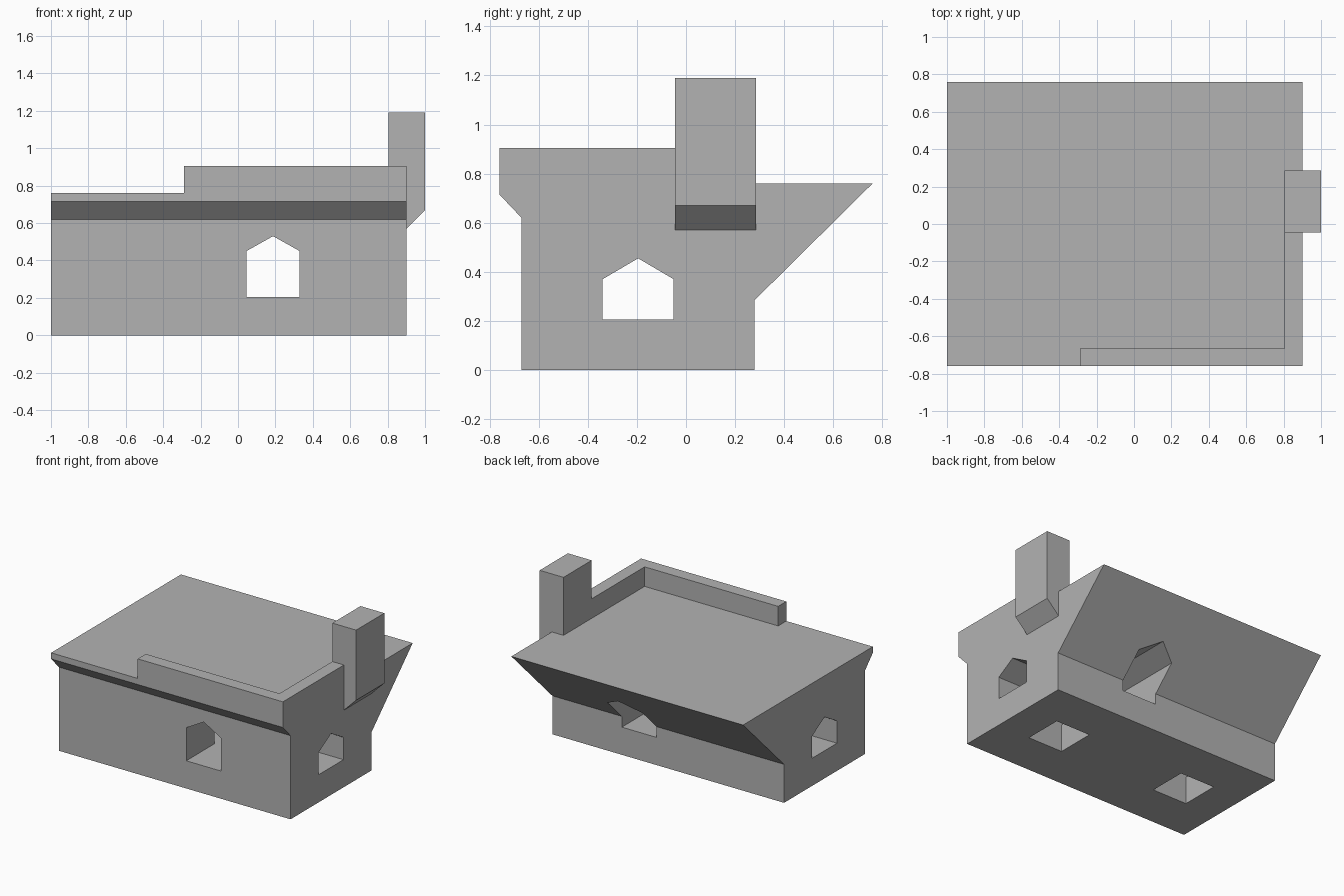
import bpy
import bmesh
from mathutils import Vector

default = bpy.data.objects.get("Cube")
if default:
    bpy.data.objects.remove(default, do_unlink=True)

grey = bpy.data.materials.new("plain grey")
grey.use_nodes = True
grey.diffuse_color = (0.45, 0.45, 0.45, 1)
grey.node_tree.nodes["Principled BSDF"].inputs["Base Color"].default_value = (0.45, 0.45, 0.45, 1)


def prism(name, profile, axis, start, end):
    """Extrude a 2D profile along an axis; profile uses the other two axes in order."""
    bm = bmesh.new()

    def place(p):
        co = list(p)
        co.insert(axis, start)
        return bm.verts.new(co)

    face = bm.faces.new([place(p) for p in profile])
    move = Vector((0, 0, 0))
    move[axis] = end - start
    top = bmesh.ops.extrude_face_region(bm, geom=[face])["geom"]
    bmesh.ops.translate(bm, vec=move, verts=[g for g in top if isinstance(g, bmesh.types.BMVert)])
    bmesh.ops.recalc_face_normals(bm, faces=bm.faces[:])
    mesh = bpy.data.meshes.new(name)
    bm.to_mesh(mesh)
    bm.free()
    mesh.materials.append(grey)
    obj = bpy.data.objects.new(name, mesh)
    bpy.context.collection.objects.link(obj)
    return obj


def arch(left, right, sill, shoulder, peak):
    return [(left, sill), (right, sill), (right, shoulder), ((left + right) / 2, peak), (left, shoulder)]


def carve(target, cutter):
    mod = target.modifiers.new(cutter.name, "BOOLEAN")
    mod.operation = "DIFFERENCE"
    mod.solver = "EXACT"
    mod.object = cutter
    cutter.hide_render = True
    bpy.context.view_layer.objects.active = target
    bpy.ops.object.modifier_apply(modifier=mod.name)
    bpy.data.objects.remove(cutter, do_unlink=True)


# House body with front cornice and long sloping rear overhang
body = prism("house_body", [(-0.67, 0), (0.28, 0), (0.28, 0.285), (0.76, 0.76),
                            (-0.76, 0.76), (-0.76, 0.715), (-0.67, 0.62)], 0, -1, 0.9)

# Square shafts in the floor, opening into the side passage
for x in (-0.74, 0.35):
    square = [(x, -0.34), (x + 0.285, -0.34), (x + 0.285, -0.05), (x, -0.05)]
    carve(body, prism("floor_shaft", square, 2, -0.1, 0.25))

# Pointed passages running right through the house
carve(body, prism("side_passage", arch(-0.34, -0.05, 0.205, 0.37, 0.455), 0, -1.2, 1.2))
carve(body, prism("front_passage", arch(0.045, 0.33, 0.205, 0.45, 0.53), 1, -1, 1))

# L-shaped roof parapet
prism("parapet", [(-0.29, -0.76), (0.9, -0.76), (0.9, -0.045), (0.805, -0.045),
                  (0.805, -0.665), (-0.29, -0.665)], 2, 0.76, 0.905)

# Chimney wrapping over the wall, with a sloped underside
prism("chimney", [(0.805, 0.76), (0.9, 0.76), (0.9, 0.57), (1, 0.67), (1, 1.19), (0.805, 1.19)],
      1, -0.045, 0.285)
